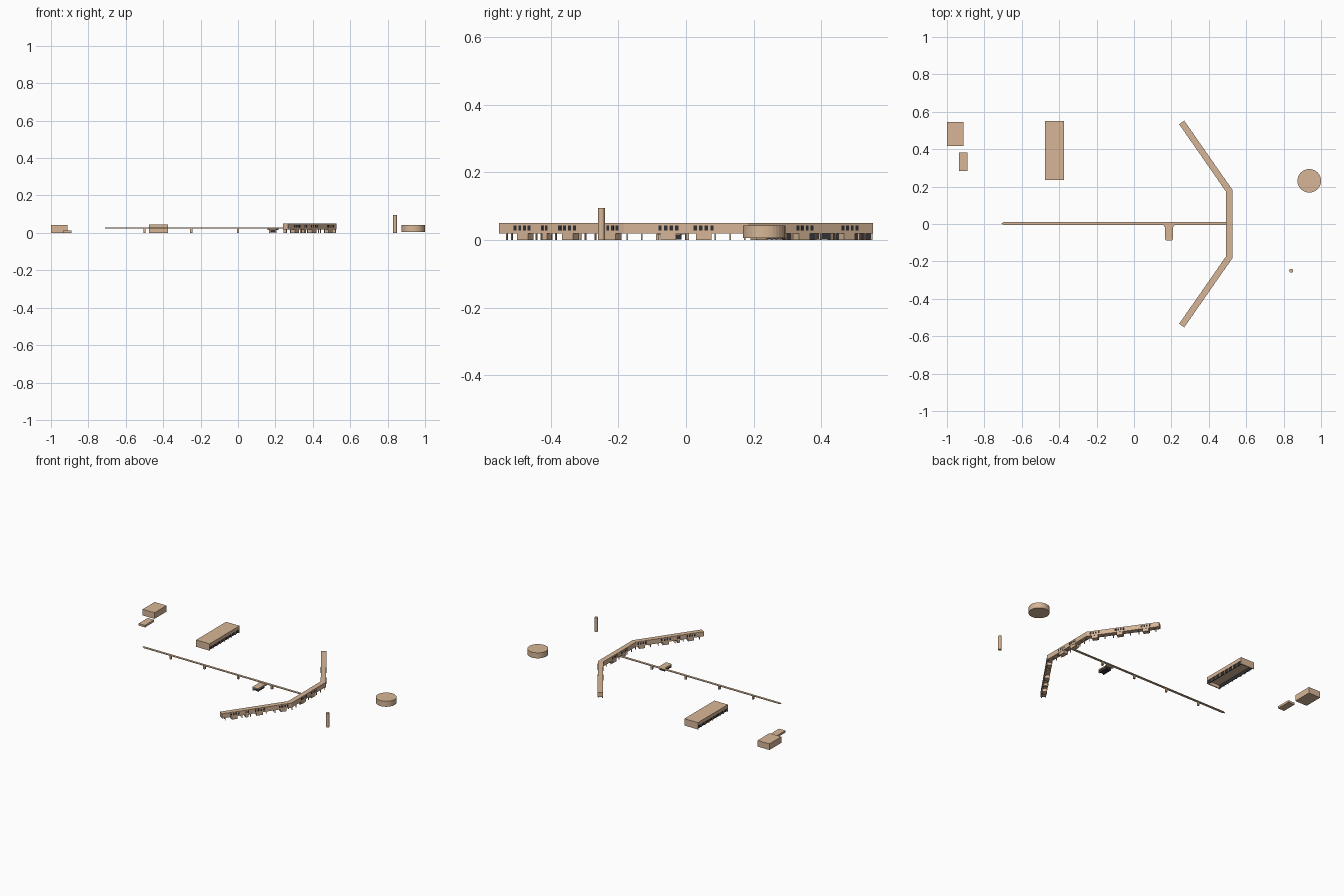
import bpy, bmesh, math
from mathutils import Vector, Matrix

if "Cube" in bpy.data.objects:
    bpy.data.objects.remove(bpy.data.objects["Cube"])

tan = bpy.data.materials.new("warm tan")
tan.diffuse_color = (0.68, 0.47, 0.31, 1)
tan.use_nodes = True
tan.node_tree.nodes["Principled BSDF"].inputs["Base Color"].default_value = tan.diffuse_color
dark = bpy.data.materials.new("dark glass")
dark.diffuse_color = (0.03, 0.03, 0.035, 1)
dark.use_nodes = True
dark.node_tree.nodes["Principled BSDF"].inputs["Base Color"].default_value = dark.diffuse_color


def finish(name, bm, mat=tan):
    bmesh.ops.recalc_face_normals(bm, faces=bm.faces)
    me = bpy.data.meshes.new(name)
    bm.to_mesh(me)
    bm.free()
    me.materials.append(mat)
    ob = bpy.data.objects.new(name, me)
    bpy.context.collection.objects.link(ob)
    return ob


def add_box(bm, c, s, ang=0.0):
    m = (Matrix.Translation(c) @ Matrix.Rotation(ang, 4, 'Z')
         @ Matrix.Diagonal((s[0], s[1], s[2], 1)))
    bmesh.ops.create_cube(bm, size=1, matrix=m)


def span(bm, x0, x1, y0, y1, z0, z1):
    add_box(bm, ((x0 + x1) / 2, (y0 + y1) / 2, (z0 + z1) / 2),
            (x1 - x0, y1 - y0, z1 - z0))


def box(name, *a, mat=tan):
    bm = bmesh.new()
    span(bm, *a)
    return finish(name, bm, mat)


def prism(name, pts, z0, z1):
    bm = bmesh.new()
    f = bm.faces.new([bm.verts.new((x, y, z0)) for x, y in pts])
    r = bmesh.ops.extrude_face_region(bm, geom=[f])
    vs = [v for v in r['geom'] if isinstance(v, bmesh.types.BMVert)]
    bmesh.ops.translate(bm, verts=vs, vec=(0, 0, z1 - z0))
    # extruding keeps the starting face, so close the base only if it is gone
    if not f.is_valid:
        bmesh.ops.holes_fill(bm, edges=bm.edges)
    return finish(name, bm)


def cylinder(name, x, y, r, z0, z1, n):
    bm = bmesh.new()
    bmesh.ops.create_cone(bm, cap_ends=True, segments=n, radius1=r, radius2=r,
                          depth=z1 - z0,
                          matrix=Matrix.Translation((x, y, (z0 + z1) / 2)))
    return finish(name, bm)


# plain outlying blocks, tank and tower
box("store_block", -1.0, -0.912, 0.418, 0.545, 0, 0.041)
box("low_annex", -0.936, -0.889, 0.284, 0.381, 0, 0.014)
cylinder("round_tank", 0.937, 0.231, 0.063, 0.006, 0.043, 32)
cylinder("tower", 0.84, -0.25, 0.0105, 0, 0.095, 12)

# open-sided hall: roof, end walls, columns and dark doors on both long sides
bm, doors = bmesh.new(), bmesh.new()
span(bm, -0.475, -0.375, 0.235, 0.552, 0.022, 0.046)
span(bm, -0.475, -0.375, 0.235, 0.241, 0, 0.023)
span(bm, -0.475, -0.375, 0.546, 0.552, 0, 0.023)
for s in (-1, 1):
    for i in range(1, 8):
        add_box(bm, (-0.425 + s * 0.047, 0.238 + i * 0.0389, 0.0115),
                (0.005, 0.005, 0.023))
    add_box(doors, (-0.425 + s * 0.043, 0.3935, 0.0125), (0.004, 0.304, 0.021))
finish("open_hall", bm)
finish("hall_doors", doors, dark)

# long covered walkway on posts
prism("walkway", [(-0.71, 0.003), (-0.695, -0.005), (0.5, -0.005),
                  (0.5, 0.011), (-0.695, 0.011)], 0.0235, 0.0275)
bm = bmesh.new()
for x in (-0.5, -0.25, 0.0, 0.25):
    add_box(bm, (x, 0.003, 0.012), (0.012, 0.012, 0.0235))
finish("walkway_posts", bm)

# entrance canopy beside the walkway, with a dark glazed lobby
prism("canopy_roof", [(0.157, -0.004), (0.166, -0.02), (0.165, -0.08),
                      (0.171, -0.087), (0.203, -0.087), (0.209, -0.08),
                      (0.208, -0.02), (0.217, -0.004)], 0.016, 0.024)
bm = bmesh.new()
for x in (0.170, 0.204):
    span(bm, x - 0.003, x + 0.003, -0.083, -0.078, 0, 0.017)
finish("canopy_posts", bm)
box("canopy_lobby", 0.169, 0.205, -0.076, -0.014, 0.001, 0.017, mat=dark)

# main building: three raised wings following a bent centre line
path = [Vector(p) for p in ((0.255, -0.543), (0.509, -0.178),
                            (0.509, 0.178), (0.255, 0.543))]
W = 0.0165


def normal(i):
    d = (path[i + 1] - path[i]).normalized()
    return Vector((d.y, -d.x))


outer, inner = [], []
for i, p in enumerate(path):
    a, b = normal(max(i - 1, 0)), normal(min(i, 2))
    m = (a + b).normalized()
    m = m * (W / m.dot(b))
    outer.append(tuple(p + m))
    inner.append(tuple(p - m))
prism("main_building", outer + inner[::-1], 0.019, 0.05)


def along(y):
    """Centre line point, outward normal and angle of the wing at y."""
    i = 0 if y < path[1].y else (1 if y < path[2].y else 2)
    t = (y - path[i].y) / (path[i + 1].y - path[i].y)
    n = normal(i)
    return path[i].lerp(path[i + 1], t), n, math.atan2(n.y, n.x)


# paired stilts under the wings
legs = bmesh.new()
for k in range(-12, 13):
    p, n, ang = along(k * 0.0435)
    for s in (-1, 1):
        q = p + n * s * 0.0125
        add_box(legs, (q.x, q.y, 0.01), (0.004, 0.004, 0.02), ang)
finish("building_stilts", legs)

# ground-floor rooms and dark window bays at each cluster
rooms, bays = bmesh.new(), bmesh.new()
for y, w in ((-0.475, 0.055), (-0.41, 0.024), (-0.342, 0.058),
             (-0.215, 0.055), (-0.052, 0.066), (0.052, 0.066),
             (0.215, 0.055), (0.342, 0.055), (0.475, 0.055)):
    p, n, ang = along(y)
    add_box(rooms, (p.x, p.y, 0.01), (0.03, w * 0.7, 0.02), ang)
    w /= max(abs(n.x), 0.1)  # widths were read across the slanted wings
    t = Vector((-n.y, n.x))
    count = max(2, round(w / 0.016))
    for side in (-1, 1):
        for i in range(count):
            c = p + n * side * W + t * (w * ((i + 0.5) / count - 0.5))
            add_box(bays, (c.x, c.y, 0.036),
                    (0.0012, w / count * 0.6, 0.014), ang)
finish("ground_rooms", rooms)
finish("window_bays", bays, dark)
